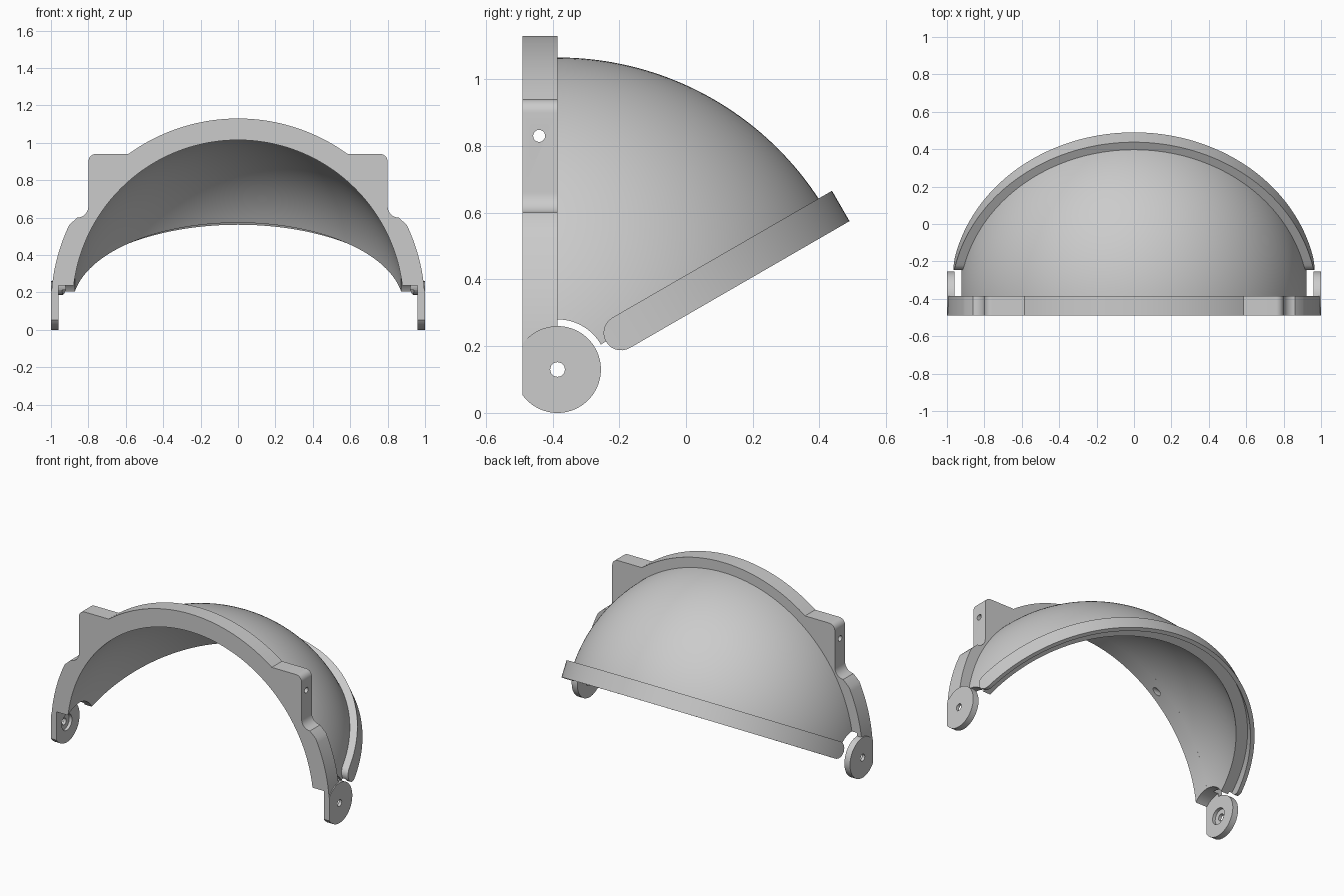
import bpy, bmesh
from math import sin, cos, asin, acos, pi, sqrt, radians
from mathutils import Matrix

cube = bpy.data.objects.get("Cube")
if cube:
    bpy.data.objects.remove(cube)

# Shared dimensions: everything is centred on the hinge axis
HY, HZ = -0.385, 0.13
FRONT = -0.49
INNER, SHELL, RIM, BAND = 0.885, 0.935, 1.0, 0.98
CLEAR, TAB = 0.15, 0.13
TILT = radians(30)

grey = bpy.data.materials.new("plain_grey")
grey.use_nodes = True
grey.diffuse_color = (0.6, 0.6, 0.6, 1)
grey.node_tree.nodes["Principled BSDF"].inputs["Base Color"].default_value = (0.6, 0.6, 0.6, 1)


def finish(name, bm):
    bmesh.ops.remove_doubles(bm, verts=bm.verts, dist=1e-5)
    bmesh.ops.recalc_face_normals(bm, faces=bm.faces)
    mesh = bpy.data.meshes.new(name)
    bm.to_mesh(mesh)
    bm.free()
    mesh.materials.append(grey)
    obj = bpy.data.objects.new(name, mesh)
    bpy.context.collection.objects.link(obj)
    return obj


def activate(obj):
    bpy.ops.object.select_all(action='DESELECT')
    obj.select_set(True)
    bpy.context.view_layer.objects.active = obj


def smooth(obj):
    activate(obj)
    bpy.ops.object.shade_smooth_by_angle(angle=radians(30))


def loft(name, rows):
    """Closed loops joined in order; each loop is an outer half then the inner half reversed."""
    bm = bmesh.new()
    grid = [[bm.verts.new(p) for p in row] for row in rows]
    n = len(grid[0])
    for a, b in zip(grid, grid[1:]):
        for i in range(n):
            j = (i + 1) % n
            bm.faces.new((a[i], a[j], b[j], b[i]))
    for row in (grid[0], grid[-1]):
        for i in range(n // 2 - 1):
            bm.faces.new((row[i], row[i + 1], row[n - 2 - i], row[n - 1 - i]))
    return finish(name, bm)


def prism(name, points, offset):
    bm = bmesh.new()
    face = bm.faces.new([bm.verts.new(p) for p in points])
    new = bmesh.ops.extrude_face_region(bm, geom=[face])["geom"]
    bmesh.ops.translate(bm, vec=offset, verts=[v for v in new if isinstance(v, bmesh.types.BMVert)])
    return finish(name, bm)


def drill(obj, x0, x1, y, z, r, sides=48):
    """Cut a round hole running along x."""
    bm = bmesh.new()
    place = Matrix.Translation(((x0 + x1) / 2, y, z)) @ Matrix.Rotation(pi / 2, 4, 'Y')
    bmesh.ops.create_cone(bm, cap_ends=True, segments=sides, radius1=r, radius2=r,
                          depth=x1 - x0, matrix=place)
    cutter = finish("cutter", bm)
    cutter.hide_render = True
    mod = obj.modifiers.new("hole", 'BOOLEAN')
    mod.operation, mod.solver, mod.object = 'DIFFERENCE', 'EXACT', cutter
    activate(obj)
    bpy.ops.object.modifier_apply(modifier=mod.name)
    bpy.data.objects.remove(cutter)


def arc(cx, cz, r, a0, a1, steps):
    return [(cx + r * cos(a0 + (a1 - a0) * i / steps), cz + r * sin(a0 + (a1 - a0) * i / steps))
            for i in range(steps + 1)]


# Dome shell: wedge of a hollow sphere turned about the hinge axis
def meridian(radius, steps=96):
    start = asin(CLEAR / radius)
    return arc(0, 0, radius, start, pi - start, steps)


section = meridian(SHELL) + meridian(INNER)[::-1]
angles = [TILT + (pi / 2 - TILT) * i / 40 for i in range(41)]
smooth(loft("dome_shell", [[(x, HY + r * cos(a), HZ + r * sin(a)) for x, r in section]
                           for a in angles]))

# Rear band: tilted half ring with a stepped inside and rounded ends
half = 0.0525
low = [-half * cos(pi / 2 * i / 7) for i in range(8)]
high = [-p for p in reversed(low)]
outer = [(BAND, p) for p in low + high]
inner = [(0.955, p) for p in low] + [(0.93, p) for p in high]


def band_point(radius, p, t):
    end = asin((0.22 - sqrt(max(0, half * half - p * p))) / radius)
    theta = end + (pi - 2 * end) * t
    along = radius * sin(theta)
    return (radius * cos(theta), HY + along * cos(TILT) - p * sin(TILT),
            HZ + along * sin(TILT) + p * cos(TILT))


smooth(loft("rear_band", [[band_point(r, p, i / 96) for r, p in outer + inner[::-1]]
                          for i in range(97)]))

# Front frame: arch with a squared ear on each side
base = 0.2 - HZ
right_side = arc(0, HZ, RIM, asin(base), asin(0.56 - HZ), 14)
right_side += arc(0.86, 0.66, 0.06, 1.5 * pi, pi, 8)
right_side += arc(0.76, 0.90, 0.04, 0, pi / 2, 8)
right_side += arc(0, HZ, RIM, asin(0.94 - HZ), pi / 2, 24)
outline = right_side + [(-x, z) for x, z in reversed(right_side[:-1])]
start = asin(base / INNER)
outline += arc(0, HZ, INNER, pi - start, start, 96)
frame = prism("front_frame", [(x, FRONT, z) for x, z in outline], (0, HY - FRONT, 0))
drill(frame, -0.96, 0.96, HY, HZ, CLEAR, 96)
drill(frame, -1.2, 1.2, -0.44, 0.83, 0.018, 24)
smooth(frame)

# Hinge tabs: discs trimmed flush with the frame, recessed on the inside
cut = acos((FRONT - HY) / TAB)
disc = arc(HY, HZ, TAB, -cut, cut, 64)
for side, name in ((1, "left_hinge_tab"), (-1, "right_hinge_tab")):
    tab = prism(name, [(side * 0.96, y, z) for y, z in disc], (side * 0.04, 0, 0))
    drill(tab, side * 0.98 - 0.1, side * 0.98 + 0.1, HY, HZ, 0.022, 24)
    drill(tab, side * 0.96 - 0.02, side * 0.96 + 0.02, HY, HZ, 0.052)
    smooth(tab)
